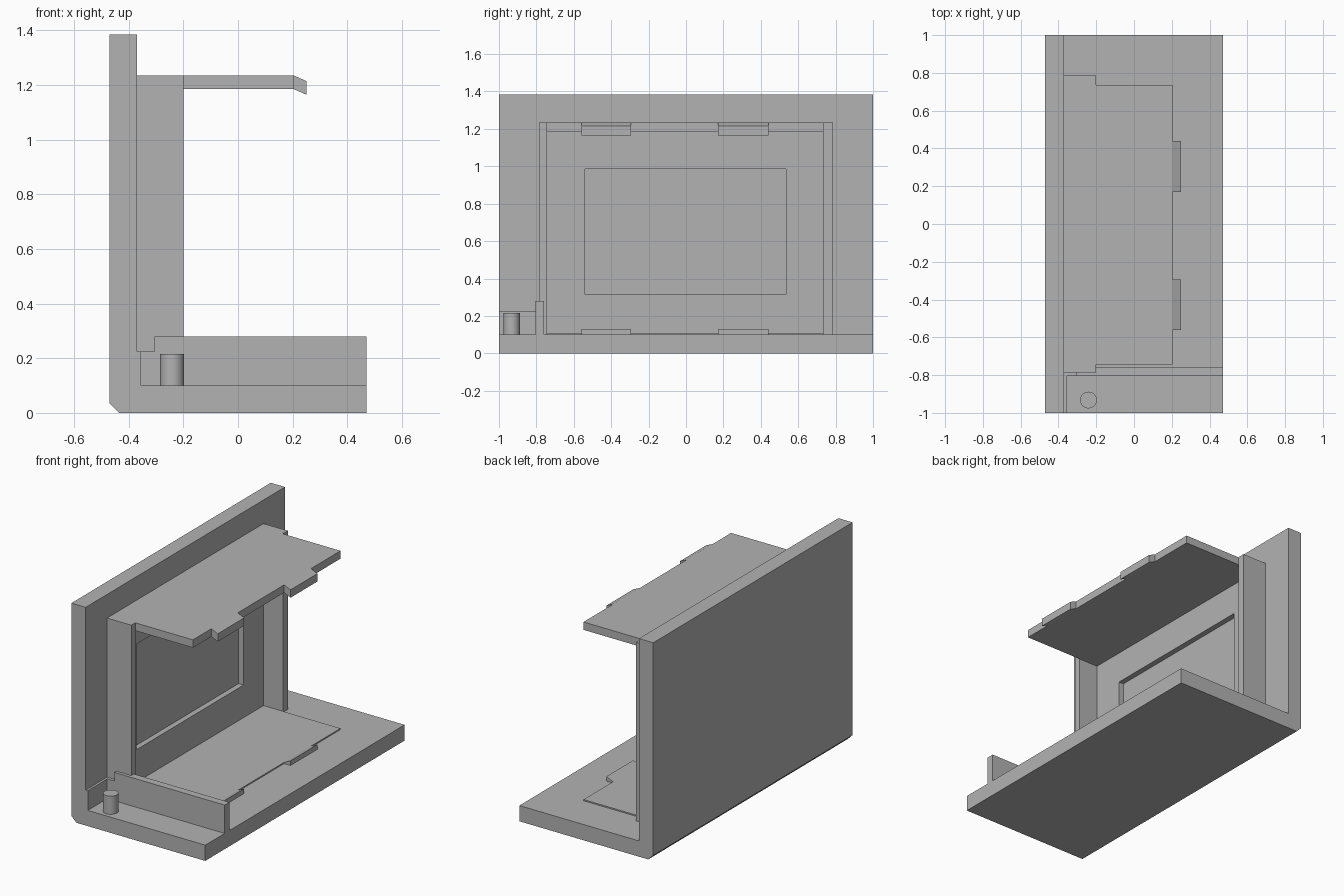
import bpy, bmesh, math

cube = bpy.data.objects.get("Cube")
if cube:
    bpy.data.objects.remove(cube, do_unlink=True)

grey = bpy.data.materials.new("plain grey")
grey.use_nodes = True
colour = (0.45, 0.45, 0.45, 1)
grey.diffuse_color = colour
grey.node_tree.nodes["Principled BSDF"].inputs["Base Color"].default_value = colour


def finish(name, bm):
    bmesh.ops.recalc_face_normals(bm, faces=bm.faces)
    mesh = bpy.data.meshes.new(name)
    bm.to_mesh(mesh)
    bm.free()
    mesh.materials.append(grey)
    obj = bpy.data.objects.new(name, mesh)
    bpy.context.collection.objects.link(obj)
    return obj


def prism(name, outline, start, end, axis):
    """Extrude a 2D outline along y (outline in x, z) or z (outline in x, y)."""
    bm = bmesh.new()
    place = (lambda a, b: (a, start, b)) if axis == "y" else (lambda a, b: (a, b, start))
    face = bm.faces.new([bm.verts.new(place(a, b)) for a, b in outline])
    out = bmesh.ops.extrude_face_region(bm, geom=[face])
    moved = [v for v in out["geom"] if isinstance(v, bmesh.types.BMVert)]
    step = (0, end - start, 0) if axis == "y" else (0, 0, end - start)
    bmesh.ops.translate(bm, verts=moved, vec=step)
    return finish(name, bm)


def box(name, x, y, z):
    return prism(name, [(x[0], y[0]), (x[1], y[0]), (x[1], y[1]), (x[0], y[1])], z[0], z[1], "z")


WALL, EDGE = -0.37, 0.47       # inner wall face, outer floor edge
FLOOR = 0.10
LIP, REACH = -0.20, 0.205      # post depth, flap depth
Y0, Y1 = -0.745, 0.735         # inside of the side posts
OUT = 0.785                    # outside of the side posts

# L-shaped wall and floor with a chamfered heel
prism("wall_and_floor", [(-0.435, 0), (EDGE, 0), (EDGE, FLOOR), (WALL, FLOOR),
                         (WALL, 1.385), (-EDGE, 1.385), (-EDGE, 0.035)], -1, 1, "y")

# Side posts of the tray
box("front_post", (WALL, LIP), (-OUT, Y0), (FLOOR, 1.235))
box("back_post", (WALL, LIP), (Y1, OUT), (FLOOR, 1.235))

# Back panel built as four strips around the window
panel = (WALL, -0.335)
W0, W1, B, T = -0.54, 0.535, 0.315, 0.985
bm = bmesh.new()
outer = [(Y0, FLOOR), (Y1, FLOOR), (Y1, 1.2), (Y0, 1.2)]
inner = [(W0, B), (W1, B), (W1, T), (W0, T)]
rings = [[bm.verts.new((x, y, z)) for y, z in loop] for x in panel for loop in (outer, inner)]
for i in range(4):
    j = (i + 1) % 4
    for a, b in ((0, 1), (2, 3), (0, 2), (1, 3)):
        bm.faces.new((rings[a][i], rings[a][j], rings[b][j], rings[b][i]))
finish("window_panel", bm)

# Upper flap, wider where it meets the posts, and lower flap on the floor
prism("upper_flap", [(WALL, -OUT), (LIP, -OUT), (LIP, Y0), (REACH, Y0),
                     (REACH, Y1), (LIP, Y1), (LIP, OUT), (WALL, OUT)], 1.185, 1.235, "z")
box("lower_flap", (WALL, REACH), (Y0, Y1), (0.06, 0.108))

# Angled tabs on both flaps
for side, (a, b) in {"front": (-0.56, -0.295), "back": (0.17, 0.44)}.items():
    prism("upper_tab_" + side, [(REACH, 1.185), (0.25, 1.165), (0.25, 1.215), (REACH, 1.235)], a, b, "y")
    prism("lower_tab_" + side, [(REACH, 0.06), (0.25, 0.08), (0.25, 0.13), (REACH, 0.108)], a, b, "y")

# Low stepped barrier, corner block and round peg
prism("barrier", [(WALL, FLOOR), (EDGE, FLOOR), (EDGE, 0.28), (-0.305, 0.28),
                  (-0.305, 0.225), (WALL, 0.225)], -0.805, -0.758, "y")
box("corner_block", (WALL, -0.355), (-1, -0.805), (FLOOR, 0.225))
bpy.ops.mesh.primitive_cylinder_add(vertices=48, radius=0.044, depth=0.115,
                                    location=(-0.241, -0.932, 0.1575))
peg = bpy.context.object
peg.name = "peg"
peg.data.materials.append(grey)
bpy.ops.object.shade_smooth_by_angle(angle=math.radians(30))
